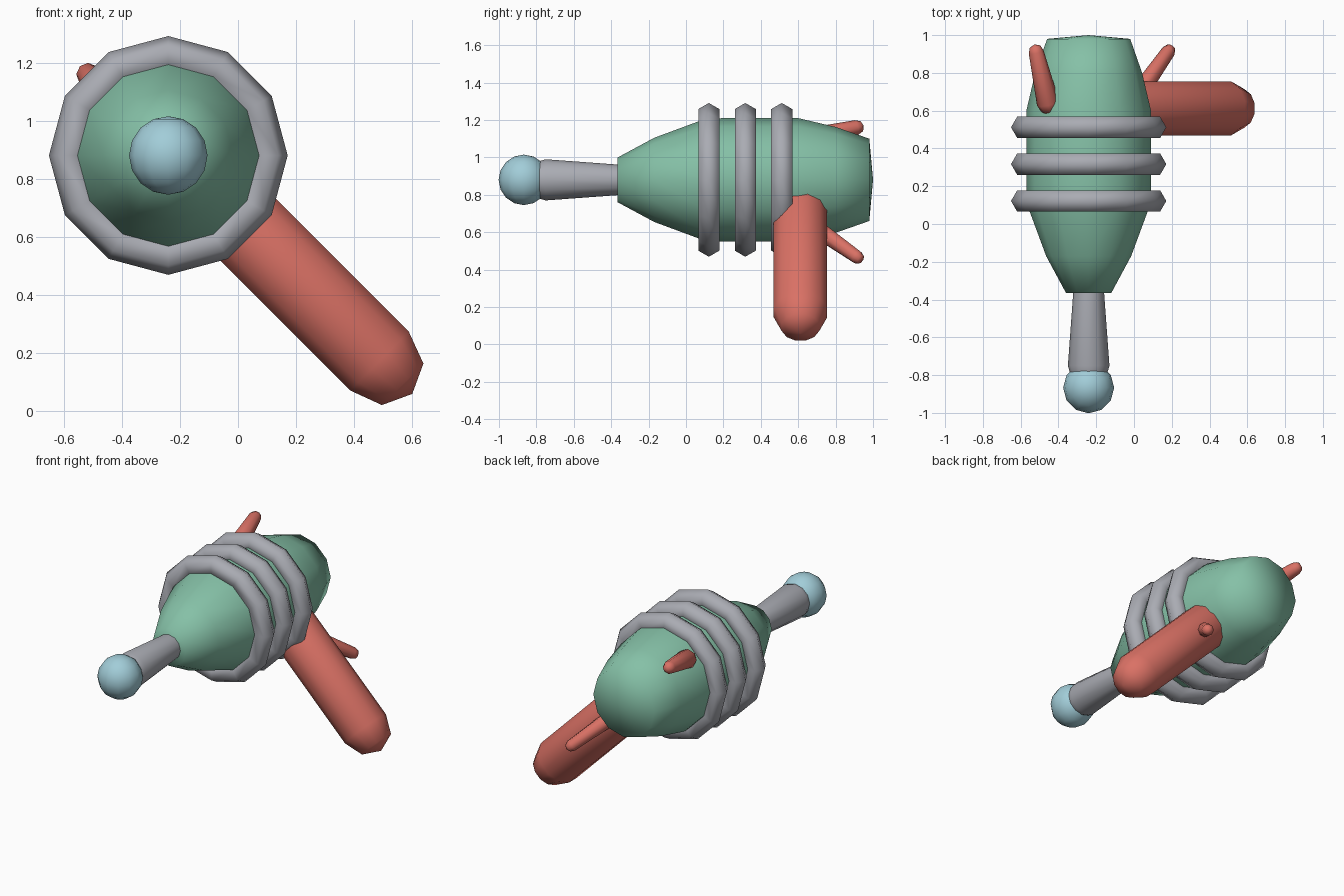
import bpy, bmesh, math
from mathutils import Vector

if "Cube" in bpy.data.objects:
    bpy.data.objects.remove(bpy.data.objects["Cube"])

CX, CZ = -0.24, 0.88  # long axis of the toy blaster


def material(name, rgb):
    m = bpy.data.materials.new(name)
    m.diffuse_color = (*rgb, 1)
    m.use_nodes = True
    m.node_tree.nodes["Principled BSDF"].inputs["Base Color"].default_value = m.diffuse_color
    return m


green = material("mint_green", (0.235, 0.53, 0.385))
red = material("coral_red", (0.70, 0.165, 0.13))
grey = material("light_grey", (0.40, 0.41, 0.45))
blue = material("pale_blue", (0.36, 0.61, 0.69))


def lathe(name, origin, axis, up, profile, mat, sides=12, offset=0.0, closed=False, smooth=70):
    """Revolve (distance, radius) points about an axis; radius 0 makes a pole."""
    origin, axis = Vector(origin), Vector(axis).normalized()
    u = Vector(up)
    u = (u - axis * u.dot(axis)).normalized()
    v = axis.cross(u)
    bm = bmesh.new()
    rings = []
    for t, r in profile:
        c = origin + axis * t
        if r == 0:
            rings.append([bm.verts.new(c)] * sides)
            continue
        angles = [2 * math.pi * i / sides + offset for i in range(sides)]
        rings.append([bm.verts.new(c + (u * math.cos(a) + v * math.sin(a)) * r) for a in angles])
    pairs = list(zip(rings, rings[1:]))
    if closed:
        pairs.append((rings[-1], rings[0]))
    for a, b in pairs:
        for i in range(sides):
            j = (i + 1) % sides
            bm.faces.new(list(dict.fromkeys((a[i], a[j], b[j], b[i]))))
    if not closed:
        for ring in (rings[0], rings[-1]):
            if len(set(ring)) > 1:
                bm.faces.new(ring)
    bmesh.ops.recalc_face_normals(bm, faces=bm.faces)
    me = bpy.data.meshes.new(name)
    bm.to_mesh(me)
    bm.free()
    me.materials.append(mat)
    ob = bpy.data.objects.new(name, me)
    bpy.context.collection.objects.link(ob)
    bpy.ops.object.select_all(action='DESELECT')
    ob.select_set(True)
    bpy.context.view_layer.objects.active = ob
    bpy.ops.object.shade_smooth_by_angle(angle=math.radians(smooth))
    return ob


def capsule(name, start, end, r0, r1, mat, up, sides=12, offset=0.0, tip=1.0):
    """Tapered rod with faceted round ends centred on start and end."""
    d = Vector(end) - Vector(start)
    n, k = d.length, math.sqrt(0.5)
    prof = [(-r0, 0), (-r0 * k, r0 * k), (0, r0), (n, r1),
            (n + r1 * k * tip, r1 * k), (n + r1 * tip, 0)]
    return lathe(name, start, d, up, prof, mat, sides, offset)


Y, Z = (0, 1, 0), (0, 0, 1)
axis_point = (CX, 0, CZ)

# Main body
lathe("body", axis_point, Y, Z,
      [(-0.365, 0.12), (-0.17, 0.225), (0.1, 0.325), (0.2, 0.33), (0.6, 0.33),
       (0.8, 0.283), (0.98, 0.22), (1.0, 0)], green)

# Raised rings with a six-sided section
for i, y in enumerate((0.122, 0.317, 0.512)):
    section = [(y + 0.065 * math.sin(math.radians(60 * k)),
                0.346 + 0.065 * math.cos(math.radians(60 * k))) for k in range(6)]
    lathe(f"body_ring_{i + 1}", axis_point, Y, Z, section, grey, closed=True)

# Flared barrel and muzzle ball
lathe("barrel", axis_point, Y, Z,
      [(-0.785, 0.10), (-0.75, 0.11), (-0.34, 0.08)], grey)
R = 0.135
ball = [(-R * math.cos(math.pi * k / 8), R * math.sin(math.pi * k / 8) if 0 < k < 8 else 0)
        for k in range(9)]
lathe("muzzle_ball", (CX, -0.867, CZ), Z, Y, ball, blue)

# Slanted grip
capsule("grip", (-0.2, 0.612, 0.859), (0.487, 0.612, 0.172), 0.148, 0.148, red, Y,
        offset=math.radians(15), tip=1.08)

# Trigger behind the grip, hammer on the opposite side
capsule("trigger", (-0.01, 0.64, 0.66), (0.183, 0.915, 0.467), 0.052, 0.037, red, Z, sides=8)
capsule("hammer", (-0.455, 0.64, 1.095), (-0.518, 0.912, 1.16), 0.06, 0.04, red, Z, sides=8)
